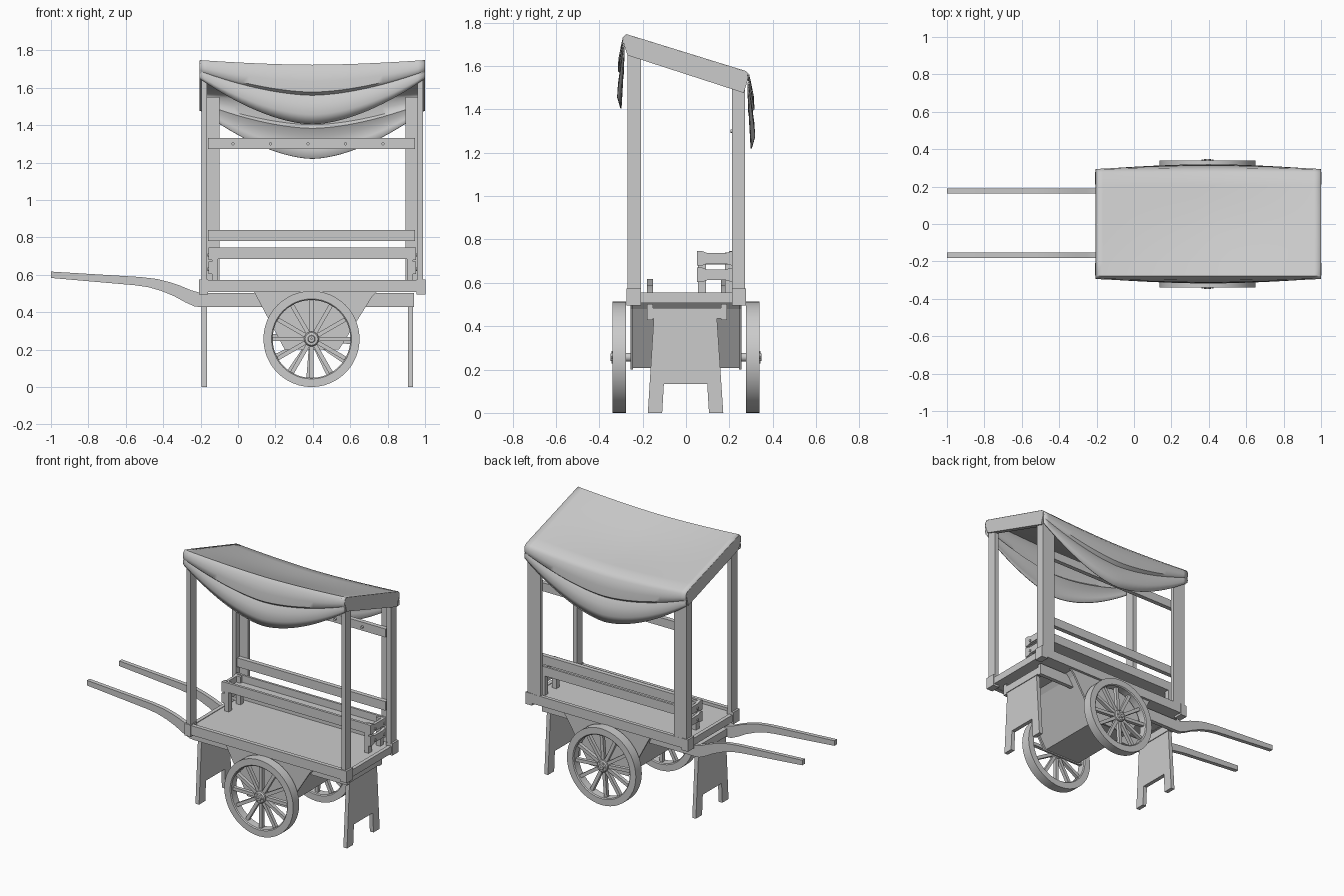
import bpy, bmesh, math
from mathutils import Matrix, Vector

if "Cube" in bpy.data.objects:
    bpy.data.objects.remove(bpy.data.objects["Cube"])

grey = bpy.data.materials.new("plain grey")
grey.diffuse_color = (0.6, 0.6, 0.6, 1)
grey.use_nodes = True
grey.node_tree.nodes["Principled BSDF"].inputs["Base Color"].default_value = grey.diffuse_color
MID = 0.3975                      # centre of the cart body along x


def finish(name, bm, smooth=None):
    bmesh.ops.recalc_face_normals(bm, faces=bm.faces)
    me = bpy.data.meshes.new(name)
    bm.to_mesh(me)
    bm.free()
    me.materials.append(grey)
    if smooth:
        for p in me.polygons:
            p.use_smooth = True
        me.set_sharp_from_angle(angle=math.radians(smooth))
    ob = bpy.data.objects.new(name, me)
    bpy.context.scene.collection.objects.link(ob)
    return ob


def prism(name, pts, axis, a, b, smooth=None):
    """Extrude a 2D outline along x (pts = y,z) or y (pts = x,z)."""
    bm = bmesh.new()
    put = (lambda p, d: (d, p[0], p[1])) if axis == "x" else (lambda p, d: (p[0], d, p[1]))
    lo = [bm.verts.new(put(p, a)) for p in pts]
    hi = [bm.verts.new(put(p, b)) for p in pts]
    bm.faces.new(lo)
    bm.faces.new(hi)
    n = len(pts)
    for i in range(n):
        bm.faces.new((lo[i], lo[(i + 1) % n], hi[(i + 1) % n], hi[i]))
    return finish(name, bm, smooth)


def box(name, x0, x1, y0, y1, z0, z1):
    return prism(name, [(x0, z0), (x1, z0), (x1, z1), (x0, z1)], "y", y0, y1)


def both(x0, x1):
    """The x range and its mirror on the other end of the cart."""
    return [(x0, x1), (2 * MID - x1, 2 * MID - x0)]


def peg(name, centre, r, depth, axis, seg=10):
    bm = bmesh.new()
    rot = Matrix.Rotation(math.pi / 2, 4, "Y" if axis == "x" else "X")
    bmesh.ops.create_cone(bm, cap_ends=True, segments=seg, radius1=r, radius2=r, depth=depth,
                          matrix=Matrix.Translation(centre) @ rot)
    return finish(name, bm, 40)


def lathe(name, prof, centre, seg=40):
    """Spin a closed (radius, y) profile about the y axis."""
    bm = bmesh.new()
    rings = []
    for i in range(seg):
        a = 2 * math.pi * i / seg
        rings.append([bm.verts.new((centre[0] + r * math.cos(a), centre[1] + y,
                                    centre[2] + r * math.sin(a))) for r, y in prof])
    n = len(prof)
    for i in range(seg):
        p, q = rings[i], rings[(i + 1) % seg]
        for j in range(n):
            k = (j + 1) % n
            bm.faces.new((p[j], p[k], q[k], q[j]))
    return finish(name, bm, 35)


# deck, edge trim and corner blocks
box("deck", -0.195, 0.99, -0.265, 0.265, 0.51, 0.552)
for y0, y1 in ((-0.272, -0.245), (0.25, 0.274)):
    box("deck_trim", -0.2, 0.995, y0, y1, 0.508, 0.572)
for x0, x1 in both(-0.2, -0.175):
    box("deck_end_trim", x0, x1, -0.25, 0.25, 0.508, 0.556)
for x0, x1 in both(-0.208, -0.16):
    for y0, y1 in ((-0.275, -0.208), (0.212, 0.277)):
        box("corner_block", x0, x1, y0, y1, 0.495, 0.575)

# posts: thin front posts, L-shaped back posts
for x0, x1 in both(-0.195, -0.165):
    box("front_post", x0, x1, -0.269, -0.208, 0.5, 1.68)
    box("back_post", x0, x1, 0.213, 0.273, 0.5, 1.53)
for x0, x1 in both(-0.165, -0.1):
    box("back_post_plank", x0, x1, 0.25, 0.273, 0.55, 1.55)

# back rails with nails
box("upper_back_rail", -0.16, 0.945, 0.22, 0.25, 1.273, 1.33)
box("lower_back_rail", -0.16, 0.945, 0.22, 0.25, 0.78, 0.84)
for i in range(5):
    peg("rail_nail", (-0.027 + 0.2005 * i, 0.214, 1.3), 0.008, 0.016, "y")

# sloping beams at the canopy ends
beam = [(-0.291, 1.715), (-0.287, 1.735), (-0.272, 1.743), (0.27, 1.575), (0.283, 1.565),
        (0.287, 1.545), (0.267, 1.476), (-0.27, 1.65)]
for x0, x1 in both(-0.205, -0.172):
    prism("canopy_beam", beam, "x", x0, x1)


# cloth canopy: sagging roof with a folded swag front and back
def swag(s, side, dz):
    pts = [(0.286 + 0.014 * s, 1.650 - 0.245 * s),
           (0.289 + 0.026 * s, 1.662 - 0.205 * s),
           (0.289 + 0.022 * s, 1.678 - 0.160 * s),
           (0.286 + 0.004 * s, 1.690 - 0.130 * s),
           (0.290 + 0.022 * s, 1.696 - 0.118 * s),
           (0.291 + 0.018 * s, 1.708 - 0.075 * s),
           (0.289 + 0.008 * s, 1.730 - 0.035 * s)]
    return [(side * y, z + dz) for y, z in pts]


bm = bmesh.new()
rows = []
N = 32
for i in range(N + 1):
    t = 2 * i / N - 1
    s = 1 - abs(t) ** 1.7
    sec = swag(s, -1, 0)
    for j in range(9):
        v = j / 8
        sec.append((-0.276 + 0.55 * v, 1.745 - 0.17 * v - 0.025 * s
                    - 0.02 * s * math.sin(math.pi * v)))
    sec += [(y, z) for y, z in reversed(swag(s * 1.06, 1, -0.17))]
    rows.append([bm.verts.new((MID + t * 0.602, y, z)) for y, z in sec])
for p, q in zip(rows, rows[1:]):
    for j in range(len(p) - 1):
        bm.faces.new((p[j], p[j + 1], q[j + 1], q[j]))
cloth = finish("canopy_cloth", bm, 50)
mod = cloth.modifiers.new("thickness", "SOLIDIFY")
mod.thickness = 0.006
mod.offset = 0

# raised tray at the back of the deck
for y0, y1 in ((0.053, 0.07), (0.198, 0.213)):
    box("tray_board", -0.15, 0.945, y0, y1, 0.684, 0.746)
box("tray_floor", -0.15, 0.945, 0.06, 0.205, 0.684, 0.698)
for x0, x1 in both(-0.14, -0.108):
    for y0, y1 in ((0.055, 0.092), (0.18, 0.213)):
        box("tray_leg", x0, x1, y0, y1, 0.55, 0.74)
for x0, x1 in both(-0.157, -0.138):
    for z0 in (0.604, 0.68):
        z1 = z0 + 0.066
        prism("tray_end_slat", [(0.051, z0), (0.075, z0), (0.1, z0 + 0.009), (0.18, z0 + 0.009),
                                (0.213, z0), (0.213, z1), (0.18, z1 - 0.009), (0.1, z1 - 0.009),
                                (0.075, z1), (0.051, z1)], "x", x0, x1)
        for y in (0.1, 0.197):
            peg("slat_nail", ((x0 + x1) / 2, y, z0 + 0.026), 0.009, 0.03, "x")

# long side beams that bend up into the handles
handle = [(0.94, 0.503), (-0.2, 0.503), (-0.25, 0.517), (-0.31, 0.542), (-0.37, 0.562),
          (-0.43, 0.577), (-0.52, 0.588), (-1.0, 0.617), (-1.0, 0.583), (-0.55, 0.544),
          (-0.48, 0.534), (-0.41, 0.514), (-0.34, 0.485), (-0.28, 0.452), (-0.23, 0.43),
          (-0.2, 0.428), (0.94, 0.428)]
for y0, y1 in ((-0.181, -0.153), (0.162, 0.19)):
    prism("handle_beam", handle, "y", y0, y1, 25)

# notched end legs
leg = [(-0.176, 0), (-0.11, 0), (-0.102, 0.134), (0.098, 0.134), (0.106, 0), (0.172, 0),
       (0.14, 0.48), (-0.146, 0.48)]
for x0, x1 in ((-0.194, -0.167), (0.909, 0.936)):
    prism("end_leg", leg, "x", x0, x1)
    box("leg_crossbar", x0 - 0.005, x1 + 0.005, -0.153, 0.162, 0.435, 0.485)

# tapering box slung under the deck
outline = [(0.085, 0.51), (0.745, 0.51), (0.715, 0.48), (0.54, 0.2), (0.25, 0.2)]
inner = [(0.1, 0.51), (0.728, 0.51), (0.7, 0.48), (0.53, 0.208), (0.26, 0.208)]
prism("under_box", inner, "y", -0.246, 0.246)
for y0, y1 in ((-0.257, -0.244), (0.244, 0.257)):
    prism("under_box_side", outline, "y", y0, y1)

# wheels
WX, WZ = 0.393, 0.257
peg("axle", (WX, 0, WZ), 0.02, 0.62, "y", 16)
for side in (-1, 1):
    c = (WX, side * 0.308, WZ)
    lathe("wheel_rim", [(0.208, -0.026), (0.214, -0.032), (0.257, -0.032), (0.257, 0.032),
                        (0.214, 0.032), (0.208, 0.026)], c, 48)
    lathe("wheel_hub", [(0.004, -0.03), (0.036, -0.03), (0.04, -0.022), (0.04, 0.022),
                        (0.034, 0.03), (0.02, 0.032), (0.017, 0.04), (0.004, 0.04)]
          if side > 0 else
          [(0.004, 0.03), (0.036, 0.03), (0.04, 0.022), (0.04, -0.022),
           (0.034, -0.03), (0.02, -0.032), (0.017, -0.04), (0.004, -0.04)], c, 24)
    for i in range(6):
        a = math.pi * i / 3
        peg("hub_bolt", (WX + 0.027 * math.cos(a), c[1] + side * 0.031, WZ + 0.027 * math.sin(a)),
            0.005, 0.01, "y", 8)
    bm = bmesh.new()
    for i in range(12):
        rot = Matrix.Rotation(math.pi * (i + (0.15 if side > 0 else 0)) / 6, 4, "Y")
        bmesh.ops.create_cube(bm, size=1, matrix=Matrix.Translation(c) @ rot
                              @ Matrix.Translation((0, 0, 0.123))
                              @ Matrix.Diagonal((0.022, 0.024, 0.18, 1)))
    finish("wheel_spokes", bm)
